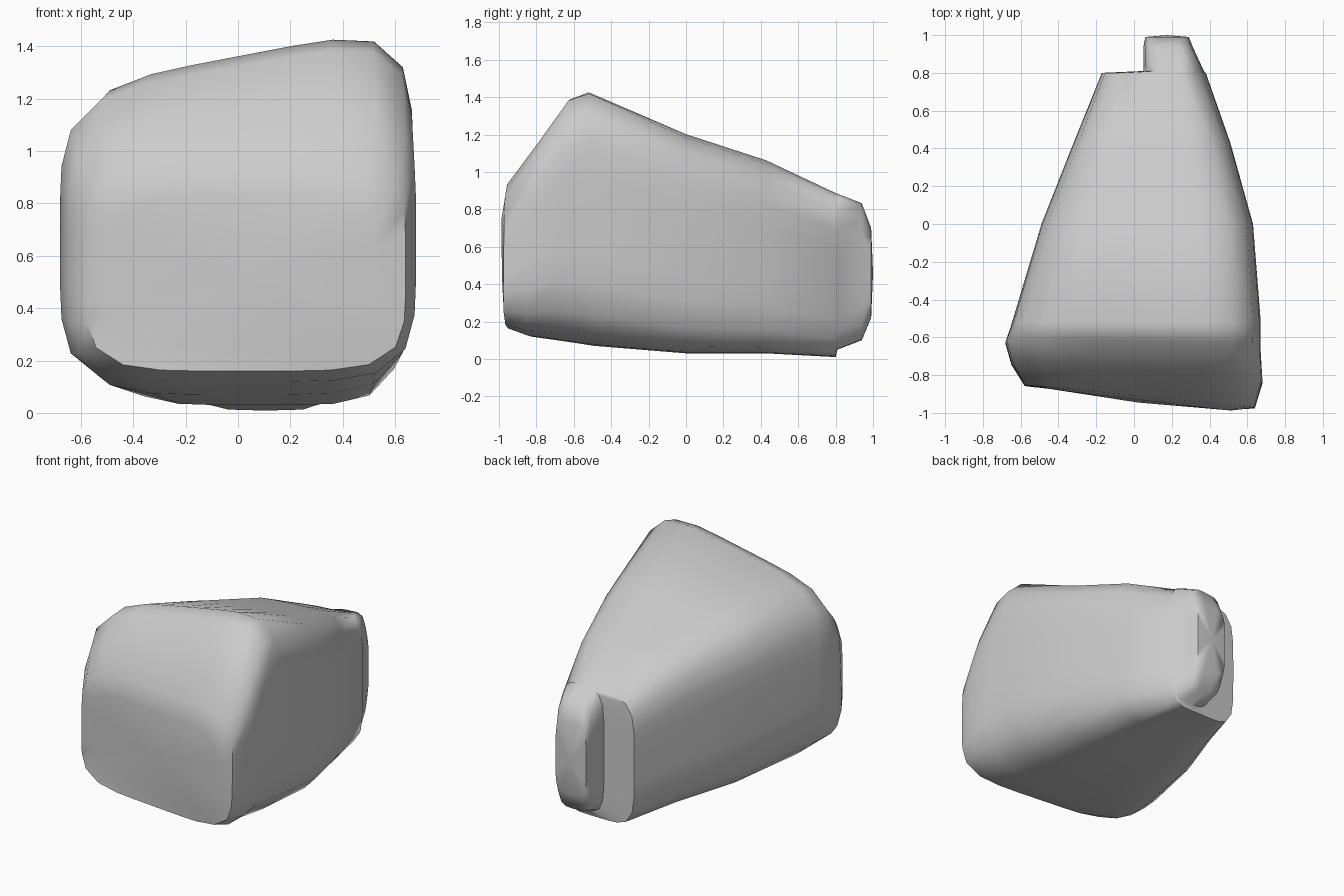
import bpy, bmesh, math
from mathutils import Vector

if "Cube" in bpy.data.objects:
    bpy.data.objects.remove(bpy.data.objects["Cube"])

# Stations front to back: y bottom, y top, x left, x right, z bottom, z top left, z top right
STATIONS = [
    (-.98, -.99, -.48, .52, .25, .82, .82),
    (-.98, -.97, -.58, .64, .16, .94, .96),
    (-.87, -.80, -.65, .68, .12, 1.08, 1.20),
    (-.71, -.63, -.68, .67, .10, 1.20, 1.45),
    (-.49, -.52, -.64, .67, .07, 1.24, 1.49),
    (0, 0, -.49, .63, .03, 1.13, 1.23),
    (.43, .43, -.32, .51, .03, 1.02, 1.08),
    (.80, .80, -.17, .38, .01, .86, .90),
    (.81, .81, .05, .37, .05, .87, .89),
    (.94, .94, .05, .31, .10, .82, .84),
    (.99, .99, .06, .29, .22, .70, .70),
]
SIDES, POWER = 32, 5.0


def skew(y):
    """The left side of the front face sits further back."""
    return .12 * min(1, max(0, (-.55 - y) / .35))


def section(yb, yt, xl, xr, zb, zl, zr):
    """Superellipse mapped into a four-cornered station."""
    bl, br = Vector((xl, yb + skew(yb), zb)), Vector((xr, yb, zb))
    tl, tr = Vector((xl, yt + skew(yt), zl)), Vector((xr, yt, zr))
    pts = []
    for i in range(SIDES):
        a = 2 * math.pi * (i + .5) / SIDES
        c, s = math.cos(a), math.sin(a)
        r = (abs(c) ** POWER + abs(s) ** POWER) ** (-1 / POWER)
        u, v = (1 + r * c) / 2, (1 + r * s) / 2
        pts.append(bl.lerp(br, u).lerp(tl.lerp(tr, u), v))
    return pts


# Boulder body lofted through the stations
bm = bmesh.new()
rings = [[bm.verts.new(p) for p in section(*st)] for st in STATIONS]
for a, b in zip(rings, rings[1:]):
    for i in range(SIDES):
        j = (i + 1) % SIDES
        bm.faces.new((a[i], a[j], b[j], b[i]))

# Front and back ends closed with a slightly bulging fan
for ring, push in ((rings[0], -.02), (rings[-1], .01)):
    centre = sum((v.co for v in ring), Vector()) / SIDES
    tip = bm.verts.new(centre + Vector((0, push, 0)))
    for i in range(SIDES):
        bm.faces.new((ring[i], ring[(i + 1) % SIDES], tip))
bmesh.ops.recalc_face_normals(bm, faces=bm.faces)

mesh = bpy.data.meshes.new("boulder")
bm.to_mesh(mesh)
bm.free()
boulder = bpy.data.objects.new("boulder", mesh)
bpy.context.collection.objects.link(boulder)

# Smooth shading with the notch kept crisp
bpy.context.view_layer.objects.active = boulder
boulder.select_set(True)
bpy.ops.object.shade_smooth_by_angle(angle=math.radians(55))
